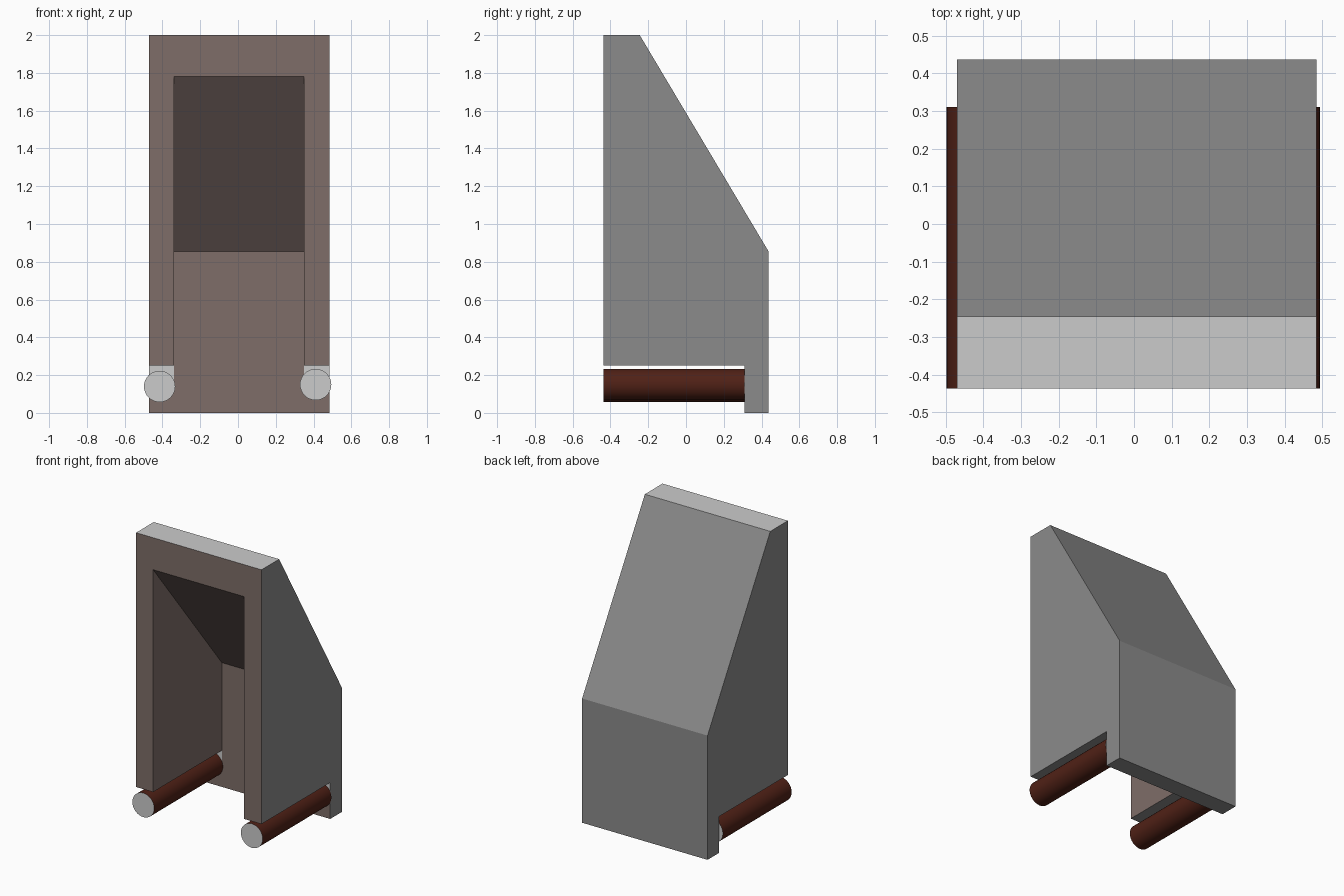
import bpy, bmesh
from mathutils import Matrix

if "Cube" in bpy.data.objects:
    bpy.data.objects.remove(bpy.data.objects["Cube"])


def material(name, rgb):
    m = bpy.data.materials.new(name)
    m.diffuse_color = (*rgb, 1)
    m.use_nodes = True
    m.node_tree.nodes["Principled BSDF"].inputs["Base Color"].default_value = m.diffuse_color
    return m


DARK, BROWN, LIGHT = 0, 1, 2
dark = material("dark_grey", (0.26, 0.26, 0.26))
brown = material("brown", (0.21, 0.155, 0.14))
light = material("light_grey", (0.8, 0.8, 0.8))
rod = material("dark_red_brown", (0.08, 0.015, 0.008))

F, B, STEP = -0.437, 0.437, 0.31       # front, back, inside of back panel (y)
XL, XIL, XIR, XR = -0.47, -0.34, 0.35, 0.485

# Side profiles: (y, z, material of the face running to the next point)
wing = [(F, 0.25, BROWN), (F, 1.78, BROWN), (F, 2, LIGHT), (-0.245, 2, DARK),
        (B, 0.855, DARK), (B, 0, DARK), (STEP, 0, BROWN),
        (STEP, 0.14, LIGHT), (STEP, 0.25, DARK)]
middle = [(F, 1.78, BROWN), (F, 2, LIGHT), (-0.245, 2, DARK),
          (B, 0.855, DARK), (B, 0, DARK), (STEP, 0, BROWN),
          (STEP, 0.14, BROWN), (STEP, 0.25, BROWN), (STEP, 0.855, BROWN)]
inner_wall = [(F, 0.25), (STEP, 0.25), (STEP, 0.855), (F, 1.78)]


def add_face(bm, points, mat):
    bm.faces.new([bm.verts.new(p) for p in points]).material_index = mat


def sweep(bm, profile, x0, x1):
    for (y0, z0, m), (y1, z1, _) in zip(profile, profile[1:] + profile[:1]):
        add_face(bm, [(x0, y0, z0), (x1, y0, z0), (x1, y1, z1), (x0, y1, z1)], m)


# Hollow cabinet shell: two wings, and roof with back panel between them
bm = bmesh.new()
sweep(bm, wing, XL, XIL)
sweep(bm, middle, XIL, XIR)
sweep(bm, wing, XIR, XR)
for x in (XL, XR):
    add_face(bm, [(x, y, z) for y, z, _ in wing], DARK)
for x in (XIL, XIR):
    add_face(bm, [(x, y, z) for y, z in inner_wall], BROWN)
bmesh.ops.remove_doubles(bm, verts=bm.verts, dist=1e-4)
bmesh.ops.recalc_face_normals(bm, faces=bm.faces)
bmesh.ops.dissolve_limit(bm, angle_limit=0.01, verts=bm.verts, edges=bm.edges,
                         delimit={'MATERIAL'})
mesh = bpy.data.meshes.new("cabinet_shell")
bm.to_mesh(mesh)
bm.free()
for m in (dark, brown, light):
    mesh.materials.append(m)
bpy.context.collection.objects.link(bpy.data.objects.new("cabinet_shell", mesh))


# Round runners under the wings
def runner(name, x, z):
    bpy.ops.mesh.primitive_cylinder_add(vertices=32, radius=0.083, depth=STEP - F,
                                        location=(x, (STEP + F) / 2, z))
    ob = bpy.context.object
    ob.name = name
    ob.data.transform(Matrix.Rotation(1.5707963, 4, 'X'))
    ob.data.materials.append(rod)
    ob.data.materials.append(light)
    for p in ob.data.polygons:
        p.material_index = 1 if len(p.vertices) > 4 else 0
    bpy.ops.object.shade_smooth_by_angle()


runner("left_runner", -0.415, 0.14)
runner("right_runner", 0.411, 0.15)
